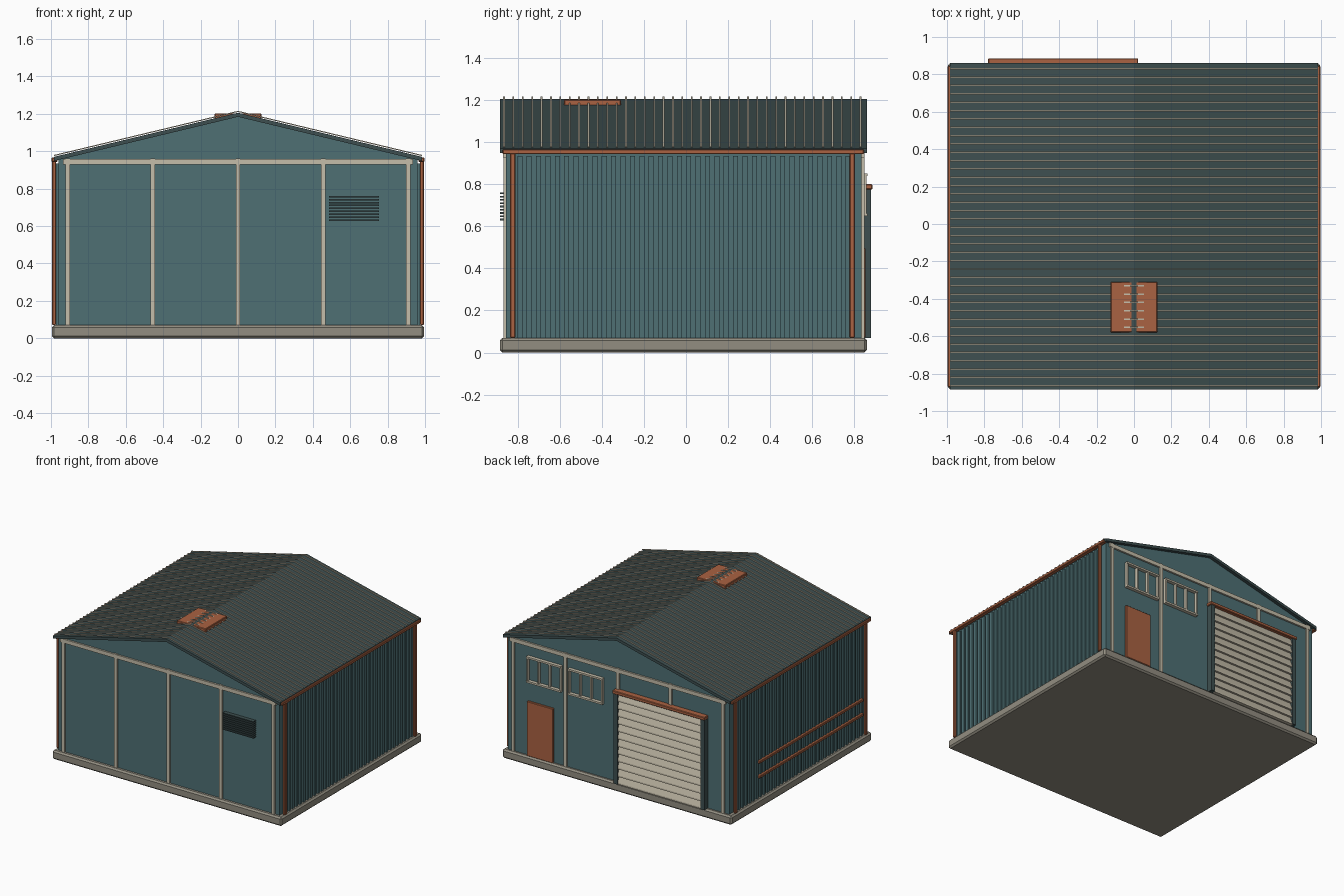
import bpy, bmesh, math

if "Cube" in bpy.data.objects:
    bpy.data.objects.remove(bpy.data.objects["Cube"])

def mat(name, r, g, b):
    m = bpy.data.materials.new(name)
    m.diffuse_color = (r, g, b, 1)
    m.use_nodes = True
    m.node_tree.nodes["Principled BSDF"].inputs["Base Color"].default_value = m.diffuse_color
    return m

TEAL = mat("teal_wall", 0.077, 0.162, 0.175)
DARK = mat("dark_roof", 0.048, 0.078, 0.080)
RUST = mat("terracotta", 0.40, 0.122, 0.054)
CREAM = mat("cream_trim", 0.56, 0.51, 0.40)
CONC = mat("concrete", 0.29, 0.27, 0.22)

def finish(name, bm, m, bevel=0):
    bmesh.ops.recalc_face_normals(bm, faces=bm.faces)
    me = bpy.data.meshes.new(name)
    bm.to_mesh(me)
    bm.free()
    me.materials.append(m)
    o = bpy.data.objects.new(name, me)
    bpy.context.collection.objects.link(o)
    if bevel:
        b = o.modifiers.new("bevel", 'BEVEL')
        b.width, b.segments = bevel, 1
    return o

def add_box(bm, x0, x1, y0, y1, z0, z1):
    vs = bmesh.ops.create_cube(bm, size=1)['verts']
    for v in vs:
        v.co = ((x0 + x1) / 2 + v.co.x * (x1 - x0),
                (y0 + y1) / 2 + v.co.y * (y1 - y0),
                (z0 + z1) / 2 + v.co.z * (z1 - z0))

def boxes(name, m, items, bevel=0):
    bm = bmesh.new()
    for i in items:
        add_box(bm, *i)
    return finish(name, bm, m, bevel)

def add_prism(bm, pts, a0, a1, axis='y'):
    # extrude a profile: (x, z) along y, or (y, z) along x
    def co(p, a):
        return (p[0], a, p[1]) if axis == 'y' else (a, p[0], p[1])
    A = [bm.verts.new(co(p, a0)) for p in pts]
    B = [bm.verts.new(co(p, a1)) for p in pts]
    bm.faces.new(A)
    bm.faces.new(B[::-1])
    n = len(pts)
    for i in range(n):
        bm.faces.new((A[i], A[(i + 1) % n], B[(i + 1) % n], B[i]))

def prism(name, m, pts, a0, a1, axis='y'):
    bm = bmesh.new()
    add_prism(bm, pts, a0, a1, axis)
    return finish(name, bm, m)

YF, YB = -0.855, 0.835          # wall planes
RY0, RY1 = -0.885, 0.86         # slab and roof ends

# Slab and wall body with gables
boxes("floor_slab", CONC, [(-0.995, 0.995, RY0, RY1, 0, 0.07)], 0.012)
prism("wall_body", TEAL, [(-0.96, 0.07), (0.96, 0.07), (0.96, 0.955), (0, 1.186), (-0.96, 0.955)], YF, YB)

# Corrugated side cladding
ribs = []
pitch = 0.0446
for i in range(36):
    y = -0.79 + i * pitch
    for s in (-1, 1):
        ribs.append((s * 0.958, s * 0.973, y - 0.012, y + 0.012, 0.07, 0.935))
boxes("side_cladding_ribs", TEAL, ribs)

# Roof sheet
RX, EZ, PZ, T = 0.984, 0.97, 1.206, 0.022
prism("roof_sheet", DARK, [(-RX, EZ), (0, PZ), (RX, EZ), (RX, EZ - T), (0, PZ - T), (-RX, EZ - T)], RY0, RY1)

# Thin raised seams running down both slopes
bm = bmesh.new()
for i in range(39):
    y = -0.865 + i * pitch
    lift, t = 0.010, 0.006
    add_prism(bm, [(-0.985, EZ + lift), (0, PZ + lift), (0.985, EZ + lift),
                   (0.985, EZ + lift - t), (0, PZ + lift - t), (-0.985, EZ + lift - t)],
              y - 0.004, y + 0.004)
finish("roof_seams", bm, CREAM)

# Ridge vent, flat box pierced by the ridge
boxes("ridge_vent", RUST, [(-0.125, 0.125, -0.58, -0.31, 1.165, 1.203)], 0.004)

# Gutters and downpipes
boxes("gutters", RUST, [(s * 0.965, s * 0.997, -0.872, 0.845, 0.943, 0.966) for s in (-1, 1)], 0.004)
boxes("downpipes", RUST, [(s * 0.972, s * 0.994, y - 0.013, y + 0.013, 0.07, 0.95)
                          for s in (-1, 1) for y in (-0.823, 0.79)], 0.005)

# Cream frame: posts and eave beams on both ends
posts, beams = [], []
for y0, y1 in ((YF - 0.013, YF + 0.005), (YB - 0.005, YB + 0.013)):
    for x in (-0.91, -0.455, 0, 0.455, 0.91):
        posts.append((x - 0.012, x + 0.012, y0, y1, 0.07, 0.962))
    beams.append((-0.935, 0.935, y0 - 0.001, y1 + 0.001, 0.928, 0.958))
boxes("frame_posts", CREAM, posts)
boxes("eave_beams", CREAM, beams)

# Front louvre vent
boxes("louvre_slats", DARK, [(0.487, 0.753, -0.885, YF + 0.005, z, z + 0.008)
                             for z in (0.628 + 0.0156 * k for k in range(9))])

# Personnel door
boxes("side_door", RUST, [(0.56, 0.785, YB - 0.005, 0.852, 0.07, 0.497)], 0.003)

# Windows: open frames with two mullions over the wall
frames = []
for x0 in (0.125, 0.485):
    x1, z0, z1 = x0 + 0.30, 0.648, 0.852
    for z in (z0, z1 - 0.014):
        frames.append((x0, x1, YB - 0.005, 0.862, z, z + 0.014))
    for k in range(4):
        x = x0 + 0.006 + k * 0.096
        frames.append((x - 0.006, x + 0.006, YB - 0.005, 0.858, z0, z1))
boxes("window_frames", CREAM, frames)

# Roller shutter: sawtooth slats, jambs and hood
bm = bmesh.new()
N = 12
h = (0.778 - 0.07) / N
for k in range(N):
    z = 0.07 + k * h
    add_prism(bm, [(YB, z), (0.874, z), (0.874, z + 0.012), (0.858, z + h), (YB, z + h)],
              -0.75, -0.01, 'x')
finish("shutter_slats", bm, CREAM)
boxes("shutter_jambs", DARK, [(x, x + 0.034, YB, 0.88, 0.07, 0.778) for x in (-0.775, -0.02)])
boxes("shutter_hood", RUST, [(-0.78, 0.022, YB, 0.886, 0.775, 0.80)], 0.004)

# Guard rails on the left wall
boxes("guard_rails", RUST, [(-0.99, -0.965, -0.79, 0.50, z - 0.01, z + 0.01) for z in (0.24, 0.355)], 0.003)
